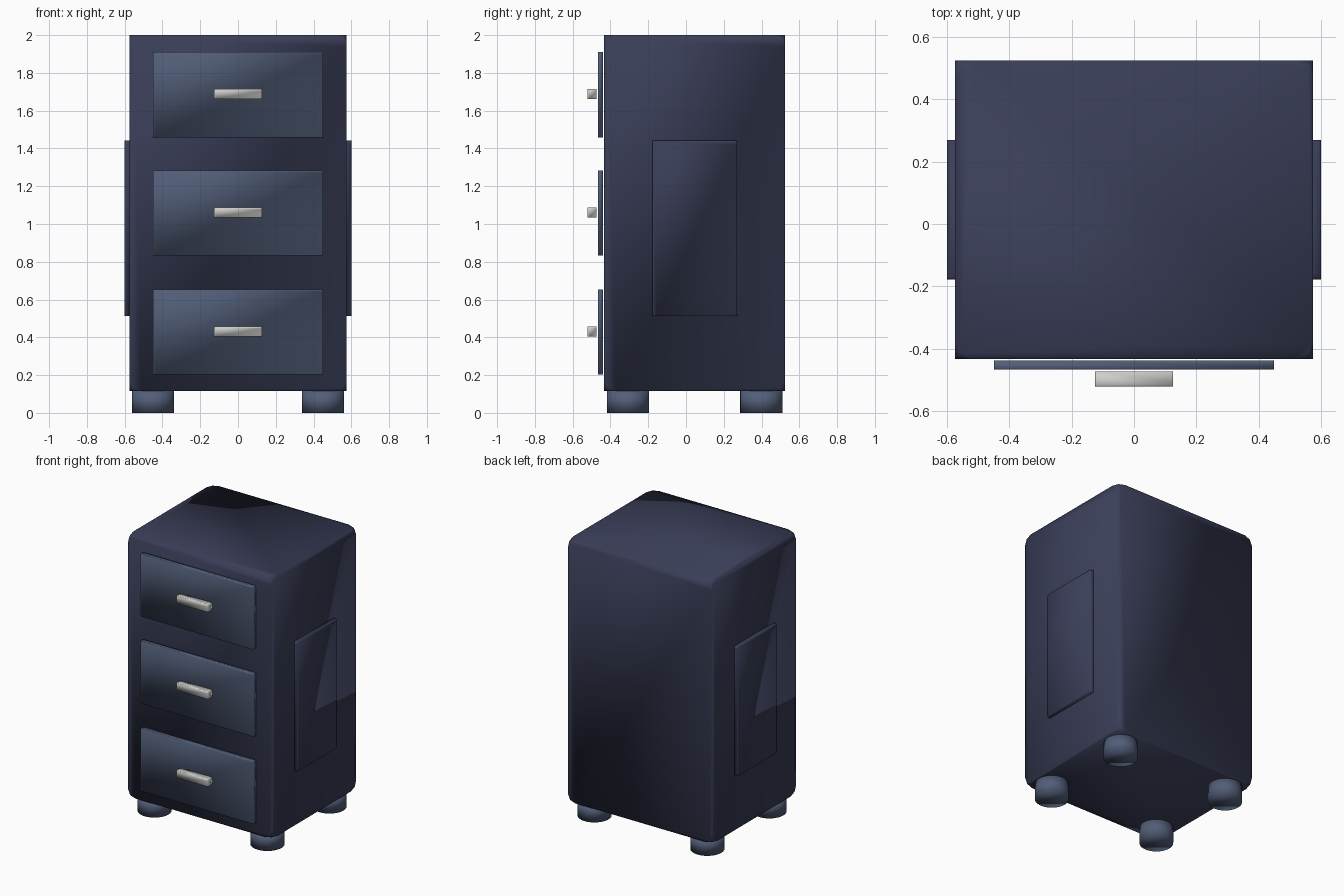
import bpy, bmesh
from mathutils import Matrix, Vector

if "Cube" in bpy.data.objects:
    bpy.data.objects.remove(bpy.data.objects["Cube"], do_unlink=True)


def material(name, color):
    mat = bpy.data.materials.new(name)
    mat.use_nodes = True
    mat.diffuse_color = (*color, 1)
    mat.node_tree.nodes["Principled BSDF"].inputs["Base Color"].default_value = (*color, 1)
    return mat


navy = material("dark navy", (0.042, 0.048, 0.098))
slate = material("slate blue", (0.084, 0.112, 0.19))
silver = material("pale silver", (0.62, 0.62, 0.6))


def finish(name, bm, mat):
    """Turn a bmesh into a smooth-shaded object."""
    bmesh.ops.recalc_face_normals(bm, faces=bm.faces)
    for face in bm.faces:
        face.smooth = True
    mesh = bpy.data.meshes.new(name)
    bm.to_mesh(mesh)
    bm.free()
    mesh.materials.append(mat)
    obj = bpy.data.objects.new(name, mesh)
    bpy.context.collection.objects.link(obj)


def box(name, center, size, cut, mat):
    """Box whose eight corners are clipped while its edges stay straight."""
    bm = bmesh.new()
    bmesh.ops.create_cube(bm, size=1)
    bmesh.ops.scale(bm, vec=Vector(size), verts=bm.verts)
    bmesh.ops.translate(bm, vec=Vector(center), verts=bm.verts)
    bmesh.ops.bevel(bm, geom=bm.verts[:], offset=cut, segments=2,
                    profile=0.5, affect='VERTICES')
    finish(name, bm, mat)


def foot(name, center, radius, height):
    bm = bmesh.new()
    bmesh.ops.create_cone(bm, cap_ends=True, segments=32, radius1=radius,
                          radius2=radius, depth=height,
                          matrix=Matrix.Translation(center))
    finish(name, bm, slate)


MID_Y = 0.046

# Cabinet body
box("cabinet_body", (0, MID_Y, 1.058), (1.15, 0.958, 1.884), 0.06, navy)

# Drawer fronts and their handles
for label, z in (("top", 1.685), ("middle", 1.058), ("bottom", 0.428)):
    box(label + "_drawer", (0, -0.453, z), (0.9, 0.028, 0.452), 0.01, slate)
    box(label + "_handle", (0, -0.497, z + 0.003), (0.252, 0.048, 0.052), 0.01, silver)

# Side panels and feet
for side, sx in (("left", 1), ("right", -1)):
    box(side + "_side_panel", (sx * 0.575, MID_Y, 0.977), (0.05, 0.448, 0.93), 0.02, navy)
    for end, sy in (("front", -1), ("back", 1)):
        foot(end + "_" + side + "_foot", (sx * 0.45, MID_Y + sy * 0.353, 0.06), 0.112, 0.12)
